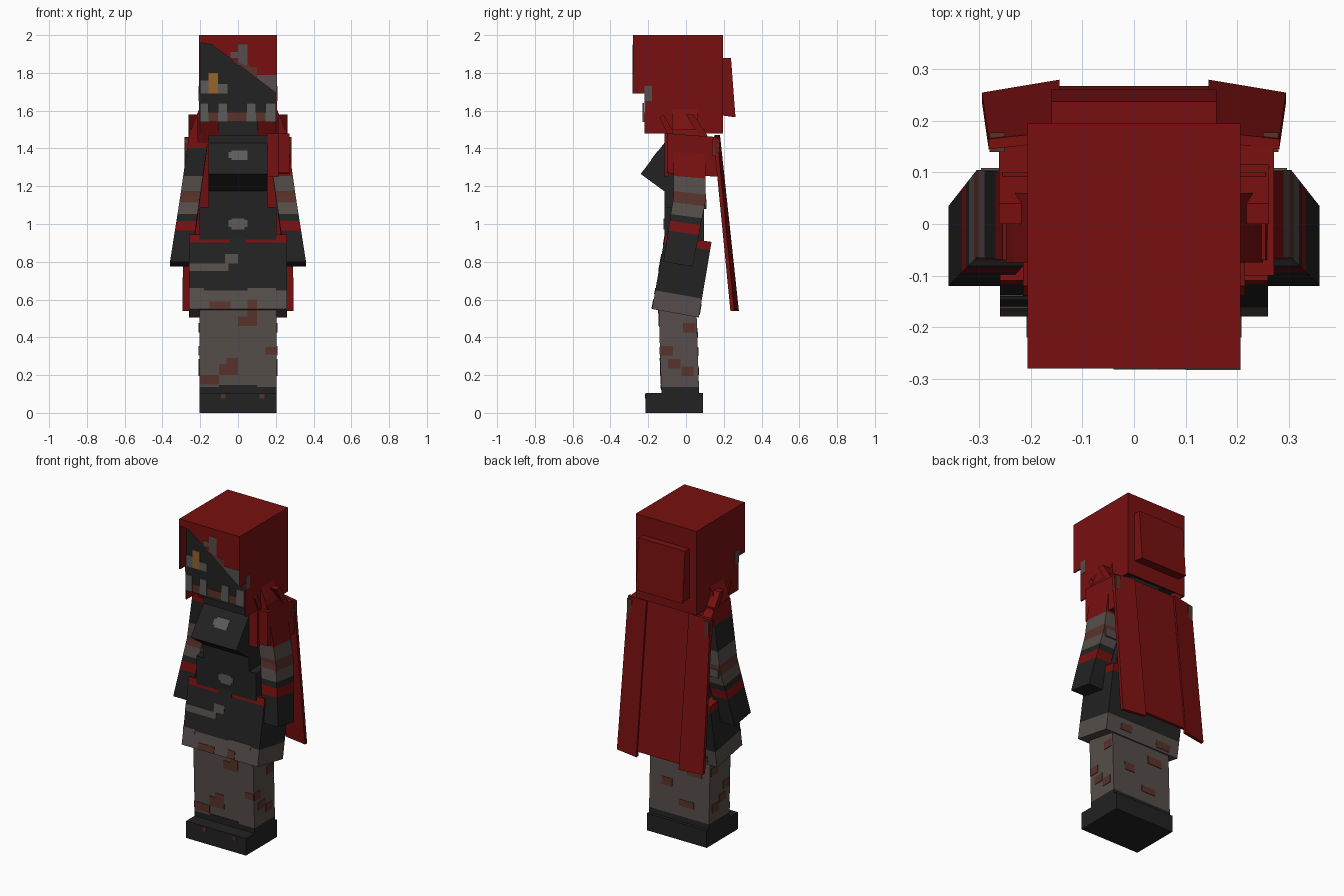
import bpy
import bmesh
from mathutils import Vector

cube = bpy.data.objects.get("Cube")
if cube:
    bpy.data.objects.remove(cube, do_unlink=True)


def material(name, red, green, blue):
    mat = bpy.data.materials.new(name)
    mat.use_nodes = True
    colour = (red, green, blue, 1)
    mat.diffuse_color = colour
    for node in mat.node_tree.nodes:
        if node.type == 'BSDF_PRINCIPLED':
            node.inputs["Base Color"].default_value = colour
            node.inputs["Roughness"].default_value = 0.9
    return mat


RED = material("crimson cloth", .19, .005, .005)
DARK = material("charcoal cloth", .016, .016, .016)
GREY = material("worn grey cloth", .092, .076, .069)
RUST = material("rust stain", .1, .032, .024)
PALE = material("pale stitching", .11, .105, .1)
GOLD = material("amber eye", .3, .13, .025)


def finish(name, bm, mats):
    bmesh.ops.recalc_face_normals(bm, faces=bm.faces)
    mesh = bpy.data.meshes.new(name)
    bm.to_mesh(mesh)
    bm.free()
    for mat in mats:
        mesh.materials.append(mat)
    obj = bpy.data.objects.new(name, mesh)
    bpy.context.collection.objects.link(obj)
    return obj


def prism(name, outline, low, high, axis, mat):
    """Extrude a flat outline along x (outline is y, z) or y (outline is x, z)."""
    bm = bmesh.new()
    place = (lambda d, a, b: (d, a, b)) if axis == 'x' else (lambda d, a, b: (a, d, b))
    face = bm.faces.new([bm.verts.new(place(low, a, b)) for a, b in outline])
    moved = bmesh.ops.extrude_face_region(bm, geom=[face])['geom']
    verts = [v for v in moved if isinstance(v, bmesh.types.BMVert)]
    bmesh.ops.translate(bm, verts=verts, vec=Vector(place(high - low, 0, 0)))
    return finish(name, bm, [mat])


def box(name, x, y, z, mat):
    outline = [(y[0], z[0]), (y[1], z[0]), (y[1], z[1]), (y[0], z[1])]
    return prism(name, outline, x[0], x[1], 'x', mat)


def banded(name, rings, bands, side=1):
    """Stack four-sided rings (x range, front y and z, back y and z), one colour per band."""
    bm = bmesh.new()
    mats = list(dict.fromkeys(bands))
    loops = []
    for xa, xb, (yf, zf), (yb, zb) in rings:
        corners = [(xa, yf, zf), (xb, yf, zf), (xb, yb, zb), (xa, yb, zb)]
        loops.append([bm.verts.new((side * x, y, z)) for x, y, z in corners])
    for lower, upper, mat in zip(loops, loops[1:], bands):
        for i in range(4):
            j = (i + 1) % 4
            face = bm.faces.new((lower[i], lower[j], upper[j], upper[i]))
            face.material_index = mats.index(mat)
    bm.faces.new(loops[0]).material_index = mats.index(bands[0])
    bm.faces.new(loops[-1]).material_index = mats.index(bands[-1])
    return finish(name, bm, mats)


def blend(a, b, t):
    """Interpolate two rings."""
    if isinstance(a, tuple):
        return tuple(blend(p, q, t) for p, q in zip(a, b))
    return a + (b - a) * t


def patches(name, rects, line, mat, out=-1):
    """Thin plates (x range, z range) that follow a sloping front or back line."""
    (ya, za), (yb, zb) = line
    for xa, xb, za2, zb2 in rects:
        ends = [(ya + (yb - ya) * (z - za) / (zb - za), z) for z in (za2, zb2)]
        outline = [(y + out * .003, z) for y, z in ends]
        outline += [(y - out * .003, z) for y, z in reversed(ends)]
        prism(name, outline, xa, xb, 'x', mat)


# Head and face
box("head", (-.2, .2), (-.22, .19), (1.54, 1.99), DARK)
face = ((-.222, 1.5), (-.222, 2))
patches("mouth_stain", [(-.17, .2, 1.54, 1.59)], face, RUST)
patches("stitch", [(-.2, -.155, 1.54, 1.64), (-.105, -.055, 1.54, 1.64),
                   (.045, .095, 1.54, 1.64), (.145, .2, 1.54, 1.64)],
        ((-.226, 1.5), (-.226, 2)), PALE)
patches("eye", [(-.155, -.105, 1.69, 1.8)], face, GOLD)
patches("eye_surround", [(-.2, -.155, 1.69, 1.76), (-.105, -.055, 1.69, 1.74)], face, PALE)

# Hood shell with its slanted front and back plate
hood = [(-.28, 2), (.195, 2), (.195, 1.48), (-.22, 1.48), (-.22, 1.69), (-.28, 1.69)]
for side in (-1, 1):
    prism("hood_side", hood, side * .199, side * .207, 'x', RED)
    box("hood_side_mark", (side * .205, side * .209), (-.22, -.18), (1.65, 1.73), GREY)
box("hood_top", (-.207, .207), (-.28, .195), (1.99, 2), RED)
box("hood_back", (-.207, .207), (.187, .195), (1.48, 2), RED)
slant = [(-.207, 2), (.207, 2), (.207, 1.69), (-.14, 1.95), (-.207, 1.96)]
prism("hood_front", slant, -.28, -.272, 'y', RED)
hood_face = ((-.279, 1.5), (-.279, 2))
worn_edge = [(.1, 1.79), (.207, 1.79), (.207, 1.69), (.1, 1.77)]
prism("hood_worn_edge", worn_edge, -.283, -.278, 'y', GREY)
stain = [(-.04, 1.875), (0, 1.84), (.06, 1.84), (.06, 1.83), (.1, 1.83), (.1, 1.77)]
prism("hood_stain", stain, -.282, -.278, 'y', RUST)
patches("hood_patch", [(0, .05, 1.84, 1.95), (-.04, 0, 1.88, 1.91)], hood_face, GREY)
plate = [(.19, 1.88), (.238, 1.88), (.262, 1.565), (.19, 1.575)]
prism("hood_back_plate", plate, -.16, .16, 'x', RED)

# Neck and torso
box("neck", (-.1, .1), (-.1, .1), (1.42, 1.55), DARK)
box("upper_torso", (-.155, .155), (-.115, .1), (1.08, 1.47), DARK)
box("lower_torso", (-.205, .205), (-.115, .095), (.9, 1.09), DARK)
chest_profile = [(-.11, 1.435), (-.24, 1.265), (-.11, 1.17)]
prism("chest_guard", chest_profile, -.155, .155, 'x', DARK)
patches("chest_badge", [(-.05, .05, 1.35, 1.38), (-.035, .05, 1.34, 1.39)],
        ((-.24, 1.265), (-.11, 1.435)), PALE)
patches("belly_badge", [(-.05, .05, .985, 1.02), (-.035, .035, .97, 1.03)],
        ((-.116, .9), (-.116, 1.1)), PALE)

# Skirted coat: leaning block with grey hem and red belt
hem = (-.26, .26, (-.18, .55), (.068, .505))
belt = (-.26, .26, (-.11, .945), (.135, .905))
levels = [hem, blend(hem, belt, .25), blend(hem, belt, .89), belt]
banded("coat_skirt", levels, [GREY, DARK, RED])
coat_front = ((-.18, .55), (-.11, .945))
patches("belt_gap", [(-.045, .04, .89, .945)], coat_front, DARK)
patches("coat_patch", [(-.26, -.05, .75, .79), (-.07, 0, .79, .84)], coat_front, GREY)
patches("hem_wave", [(-.26, -.18, .63, .66), (.05, .2, .63, .66)], coat_front, GREY)
patches("hem_stain", [(-.15, -.04, .552, .59), (.05, .1, .552, .6)], coat_front, RUST)
patches("hem_back_stain", [(-.2, -.1, .52, .56), (.08, .16, .54, .58)],
        ((.068, .505), (.135, .905)), RUST, 1)

# Legs and boots
top = (-.205, .205, (-.145, .56), (.055, .56))
foot = (-.205, .205, (-.13, .09), (.07, .09))
banded("legs", [foot, blend(foot, top, .1), top], [DARK, GREY])
box("boots", (-.205, .205), (-.215, .09), (0, .105), DARK)
leg_front = ((-.13, .09), (-.145, .56))
leg_back = ((.07, .09), (.055, .56))
patches("leg_stain", [(0, .1, .46, .51), (.05, .1, .51, .55), (.145, .205, .31, .35),
                      (-.1, 0, .2, .26), (-.06, 0, .26, .29), (-.205, -.1, .15, .2)],
        leg_front, RUST)
patches("leg_back_stain", [(-.15, -.05, .4, .45), (.05, .12, .3, .35), (-.1, 0, .2, .24)],
        leg_back, RUST, 1)
patches("leg_cuff", [(-.1, .1, .13, .148)], leg_front, DARK)
patches("boot_stud", [(-.09, -.065, .075, .1), (.115, .14, .075, .1)],
        ((-.215, 0), (-.215, .1)), RUST)
for side in (-1, 1):
    for y, z in ((-.1, .33), (-.06, .26), (.01, .22), (.02, .45)):
        box("leg_side_stain", (side * .203, side * .208), (y - .035, y + .03),
            (z - .025, z + .025), RUST)

# Arms: upper arm and forward-bent forearm, one sleeve covered in red
shoulder = (.15, .255, (-.07, 1.5), (.1, 1.5))
elbow = (.2, .305, (-.065, 1.15), (.105, 1.13))
hand = (.25, .36, (-.12, .8), (.035, .775))
for side, sleeve in ((-1, DARK), (1, RED)):
    upper = [blend(elbow, shoulder, t) for t in (0, .07, .3, .72, 1)]
    banded("upper_arm", upper, [RUST, GREY, sleeve, RED], side)
    lower = [blend(hand, elbow, t) for t in (0, .47, .62, .72, .9, 1)]
    banded("forearm", lower, [DARK, RED, DARK, GREY, RUST], side)
    box("sleeve_worn_edge", (side * .2, side * .297), (.1, .109), (1.08, 1.13), GREY)

# Scarf and shoulder wraps
pad = [(.11, 1.46), (.13, 1.56), (.205, 1.61), (.235, 1.54), (.25, 1.49), (.25, 1.42), (.16, 1.42)]
for side in (-1, 1):
    prism("shoulder_wrap", [(side * x, z) for x, z in pad], -.075, .06, 'y', RED)
    fold = [(-.14, 1.56), (-.12, 1.58), (-.05, 1.46), (-.07, 1.42)]
    prism("scarf_fold", fold, side * .1, side * .215, 'x', RED)
    back_fold = [(0, 1.58), (.04, 1.58), (.17, 1.38), (.15, 1.33)]
    prism("scarf_back_fold", back_fold, side * .2, side * .262, 'x', RED)
drape = [(-.1, 1.48), (.165, 1.46), (.165, 1.25), (-.1, 1.27)]
prism("shoulder_drape", drape, .2, .272, 'x', RED)
box("front_strap", (.155, .215), (-.115, -.09), (1.25, 1.48), RED)

# Cape: centre panel with two turned side panels
centre = [(.15, 1.47), (.168, 1.47), (.268, .57), (.25, .57)]
prism("cape_centre", centre, -.15, .15, 'x', RED)
for side in (-1, 1):
    bm = bmesh.new()
    edges = [(.145, .26, .54), (.295, .235, .54), (.282, .145, 1.46), (.145, .16, 1.47)]
    front = [bm.verts.new((side * x, y, z)) for x, y, z in edges]
    back = [bm.verts.new((side * x, y + .02, z)) for x, y, z in edges]
    bm.faces.new(front)
    bm.faces.new(back)
    for i in range(4):
        j = (i + 1) % 4
        bm.faces.new((front[i], front[j], back[j], back[i]))
    finish("cape_side", bm, [RED])
    box("cape_clasp", (side * .25, side * .28), (.14, .178), (1.36, 1.45), RUST)
